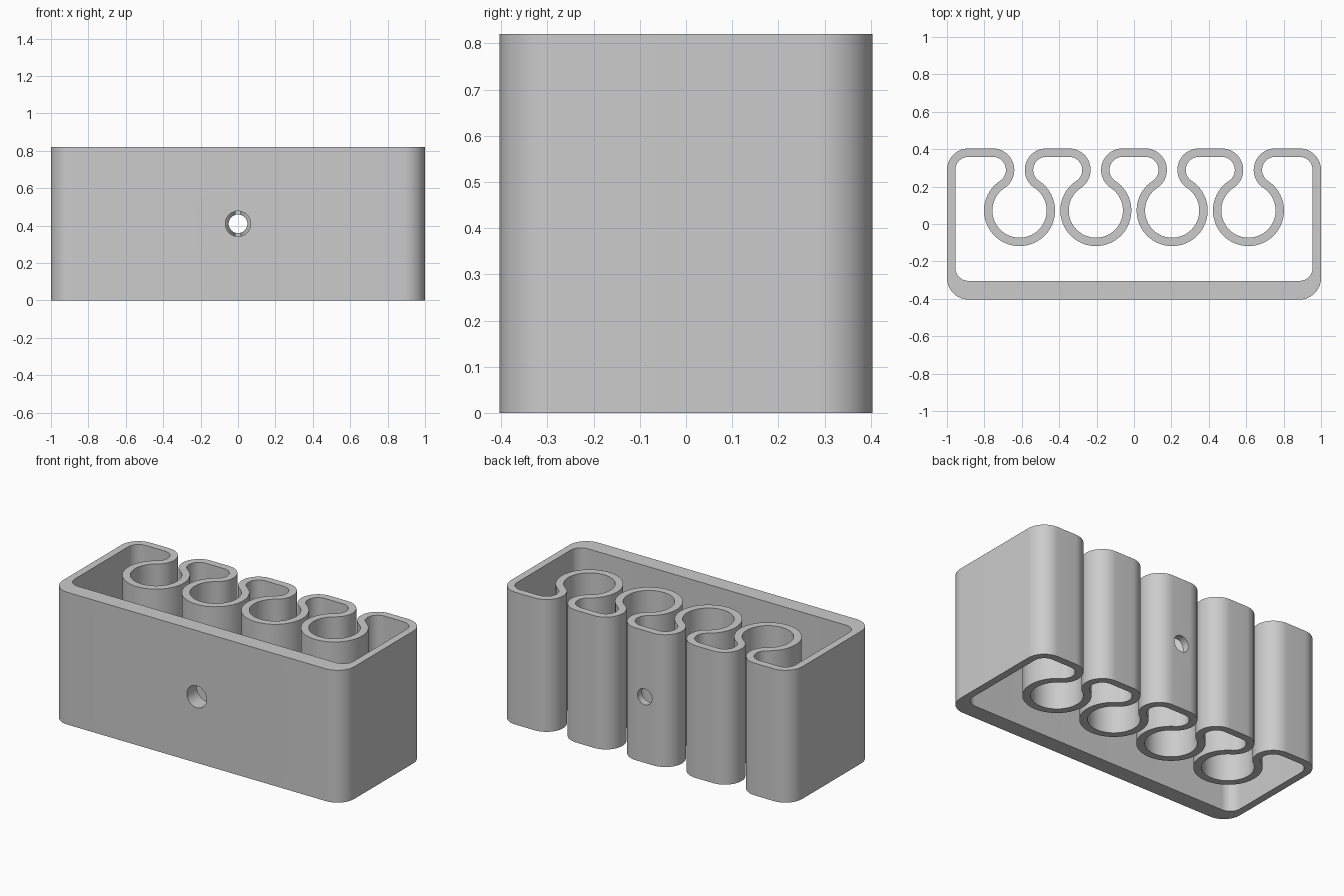
import bpy
import bmesh
from math import radians, degrees, cos, sin, atan2, sqrt

cube = bpy.data.objects.get("Cube")
if cube:
    bpy.data.objects.remove(cube)

# Main dimensions
HALF_LEN, HALF_DEPTH, HEIGHT = 1.0, 0.404, 0.82
WALL, FRONT_WALL = 0.045, 0.10
CORNER_R, POCKET_R = 0.115, 0.145
PITCH = 0.408
LOBE_DX = 0.143
LOBE_DY = sqrt((CORNER_R + POCKET_R) ** 2 - LOBE_DX ** 2)
LOBE_Y = HALF_DEPTH - CORNER_R
CORNER_X = HALF_LEN - CORNER_R
TANGENT = degrees(atan2(LOBE_DY, LOBE_DX))

grey = bpy.data.materials.new("grey")
grey.use_nodes = True
grey.diffuse_color = (0.6, 0.6, 0.6, 1)
grey.node_tree.nodes["Principled BSDF"].inputs["Base Color"].default_value = (0.6, 0.6, 0.6, 1)


def arc(cx, cy, r, start, end):
    """Points on an arc, stepped evenly from start to end in degrees."""
    n = max(2, round(abs(end - start) / 6))
    angles = [radians(start + (end - start) * i / n) for i in range(n + 1)]
    return [(cx + r * cos(a), cy + r * sin(a)) for a in angles]


def outline(inset, front_inset):
    """Closed wall outline: rounded box with keyhole pockets along the back."""
    r = CORNER_R - inset
    front_y = -HALF_DEPTH + front_inset + r
    pts = arc(-CORNER_X, front_y, r, 180, 270)
    pts += arc(CORNER_X, front_y, r, 270, 360)
    pts += arc(CORNER_X, LOBE_Y, r, 0, 90)
    for k in (1.5, 0.5, -0.5, -1.5):
        cx = k * PITCH
        pts += arc(cx + LOBE_DX, LOBE_Y, r, 90, 180 + TANGENT)
        pts += arc(cx, LOBE_Y - LOBE_DY, POCKET_R + inset, TANGENT, -180 - TANGENT)[1:-1]
        pts += arc(cx - LOBE_DX, LOBE_Y, r, -TANGENT, 90)
    return pts + arc(-CORNER_X, LOBE_Y, r, 90, 180)


# Holder body: ring between the outer and inner outlines, extruded upward
bm = bmesh.new()
outer = [bm.verts.new((x, y, 0)) for x, y in outline(0, 0)]
inner = [bm.verts.new((x, y, 0)) for x, y in outline(WALL, FRONT_WALL)]
for i in range(len(outer)):
    j = (i + 1) % len(outer)
    bm.faces.new((outer[i], outer[j], inner[j], inner[i]))
top = bmesh.ops.extrude_face_region(bm, geom=bm.faces[:], use_keep_orig=True)
bmesh.ops.translate(bm, vec=(0, 0, HEIGHT),
                    verts=[g for g in top["geom"] if isinstance(g, bmesh.types.BMVert)])
bmesh.ops.recalc_face_normals(bm, faces=bm.faces[:])
mesh = bpy.data.meshes.new("pocket_holder")
bm.to_mesh(mesh)
bm.free()
holder = bpy.data.objects.new("pocket_holder", mesh)
bpy.context.collection.objects.link(holder)
mesh.materials.append(grey)


def bore(name, radius, y0, y1):
    """Drill a round hole through the body along y."""
    bpy.ops.mesh.primitive_cylinder_add(vertices=48, radius=radius, depth=y1 - y0,
                                        location=(0, (y0 + y1) / 2, HEIGHT / 2),
                                        rotation=(radians(90), 0, 0))
    cutter = bpy.context.object
    cutter.name = name
    cutter.hide_render = True
    cutter.data.materials.append(grey)
    mod = holder.modifiers.new(name, 'BOOLEAN')
    mod.operation, mod.solver, mod.object = 'DIFFERENCE', 'EXACT', cutter
    bpy.ops.object.select_all(action='DESELECT')
    holder.select_set(True)
    bpy.context.view_layer.objects.active = holder
    bpy.ops.object.modifier_apply(modifier=mod.name)
    bpy.data.objects.remove(cutter)


# Wide hole in the front wall, narrow hole through everything behind it
bore("front_bore", 0.068, -0.5, -0.2)
bore("through_bore", 0.05, -0.6, 0.6)

bpy.ops.object.shade_smooth_by_angle(angle=radians(30))
